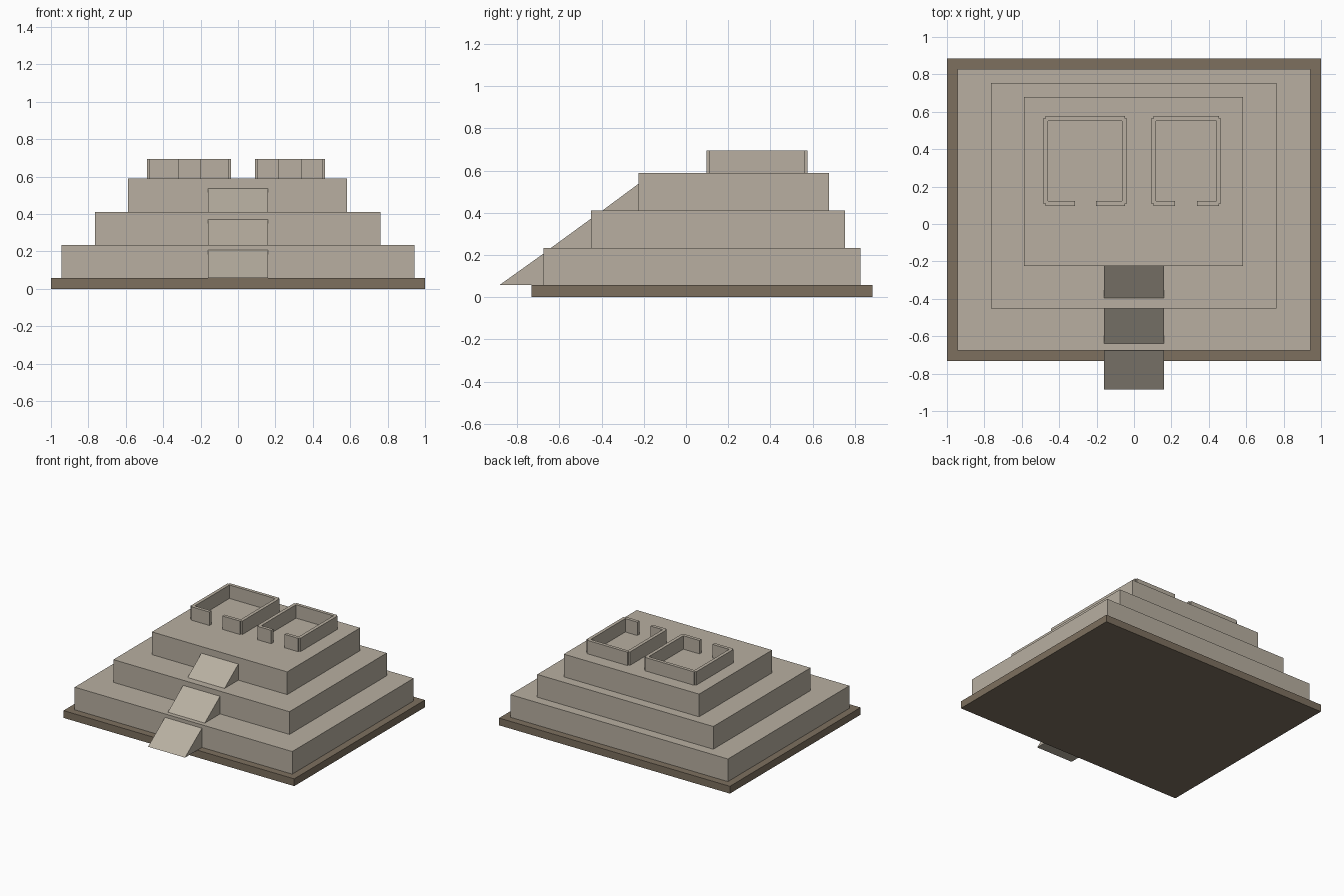
import bpy, bmesh

if "Cube" in bpy.data.objects:
    bpy.data.objects.remove(bpy.data.objects["Cube"])


def material(name, rgb):
    m = bpy.data.materials.new(name)
    m.diffuse_color = (*rgb, 1)
    m.use_nodes = True
    m.node_tree.nodes["Principled BSDF"].inputs["Base Color"].default_value = m.diffuse_color
    return m


STONE = material("pale stone", (0.48, 0.43, 0.355))
EARTH = material("brown earth", (0.205, 0.162, 0.114))


def prism(name, points, vector, mat):
    """Extrude a closed 3D outline along a vector into a solid."""
    bm = bmesh.new()
    face = bm.faces.new([bm.verts.new(p) for p in points])
    ext = bmesh.ops.extrude_face_region(bm, geom=[face])
    verts = [v for v in ext["geom"] if isinstance(v, bmesh.types.BMVert)]
    bmesh.ops.translate(bm, verts=verts, vec=vector)
    bmesh.ops.recalc_face_normals(bm, faces=bm.faces)
    mesh = bpy.data.meshes.new(name)
    bm.to_mesh(mesh)
    bm.free()
    mesh.materials.append(mat)
    obj = bpy.data.objects.new(name, mesh)
    bpy.context.collection.objects.link(obj)
    return obj


def block(name, x0, x1, y0, y1, z0, z1, mat):
    pts = [(x0, y0, z0), (x1, y0, z0), (x1, y1, z0), (x0, y1, z0)]
    return prism(name, pts, (0, 0, z1 - z0), mat)


# Ground slab and three stepped terraces
block("ground_slab", -1, 1, -0.732, 0.885, 0, 0.057, EARTH)
block("lower_terrace", -0.943, 0.943, -0.675, 0.828, 0.057, 0.234, STONE)
block("middle_terrace", -0.764, 0.762, -0.451, 0.753, 0.234, 0.412, STONE)
block("upper_terrace", -0.588, 0.584, -0.225, 0.678, 0.412, 0.59, STONE)

# Ramp wedges, one against the front of each terrace
ramps = [("lower_ramp", -0.885, -0.675, 0.057, 0.207),
         ("middle_ramp", -0.64, -0.451, 0.234, 0.372),
         ("upper_ramp", -0.395, -0.225, 0.412, 0.538)]
for name, y0, y1, z0, z1 in ramps:
    prism(name, [(-0.16, y0, z0), (-0.16, y1, z0), (-0.16, y1, z1)], (0.32, 0, 0), STONE)


# Roofless shrine walls: C-shaped plan with a doorway and clipped corners
def shrine(name, x0, x1, door0, door1, y0=0.097, y1=0.577, t=0.026, c=0.012):
    plan = [(door0, y0), (x0 + c, y0), (x0 + c, y0 + c), (x0, y0 + c),
            (x0, y1 - c), (x0 + c, y1 - c), (x0 + c, y1),
            (x1 - c, y1), (x1 - c, y1 - c), (x1, y1 - c),
            (x1, y0 + c), (x1 - c, y0 + c), (x1 - c, y0), (door1, y0),
            (door1, y0 + t), (x1 - t, y0 + t), (x1 - t, y1 - t),
            (x0 + t, y1 - t), (x0 + t, y0 + t), (door0, y0 + t)]
    prism(name, [(x, y, 0.59) for x, y in plan], (0, 0, 0.105), STONE)


shrine("left_shrine_walls", -0.486, -0.037, -0.315, -0.203)
shrine("right_shrine_walls", 0.091, 0.466, 0.22, 0.336)
